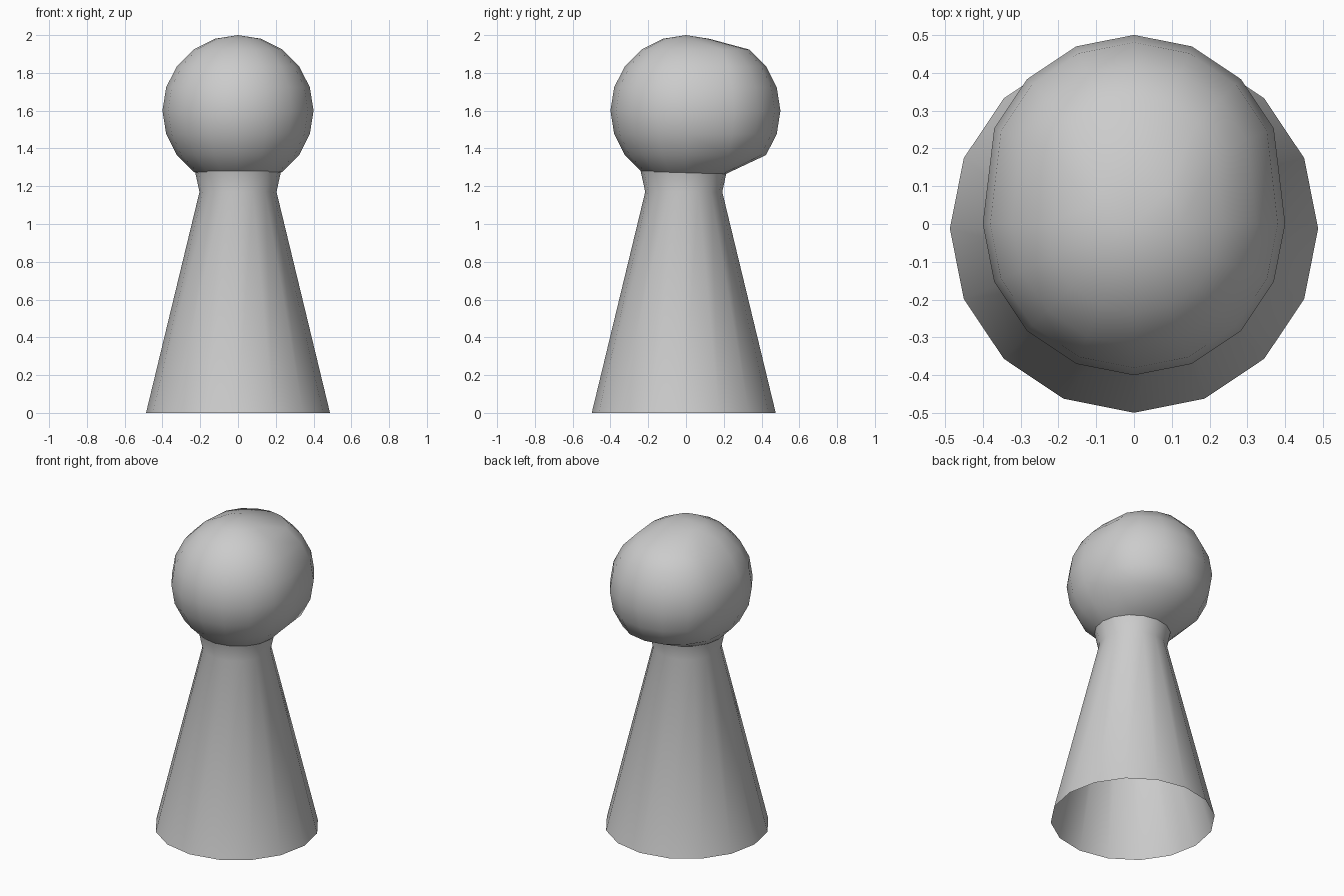
import bpy, bmesh, math

if "Cube" in bpy.data.objects:
    bpy.data.objects.remove(bpy.data.objects["Cube"])

SIDES = 16
grey = bpy.data.materials.new("light grey")
grey.diffuse_color = (0.6, 0.6, 0.6, 1)
grey.use_nodes = True
grey.node_tree.nodes["Principled BSDF"].inputs["Base Color"].default_value = grey.diffuse_color


def finish(name, bm):
    """Turn a bmesh into a smooth shaded grey object."""
    for f in bm.faces:
        f.smooth = True
    mesh = bpy.data.meshes.new(name)
    bm.to_mesh(mesh)
    bm.free()
    mesh.materials.append(grey)
    obj = bpy.data.objects.new(name, mesh)
    bpy.context.collection.objects.link(obj)
    return obj


# Head: a ball whose back half is pulled backwards between two rings
bm = bmesh.new()
bmesh.ops.create_uvsphere(bm, u_segments=SIDES, v_segments=10, radius=0.4)
for v in bm.verts:
    if v.co.y > 0.01 and -0.28 < v.co.z < 0.35:
        v.co.y += 0.1
    v.co.z += 1.6
finish("head", bm)

# Body: an open cone with a flared collar
bm = bmesh.new()
rings = []
for radius, z in ((0.487, 0), (0.204, 1.17), (0.228, 1.28)):
    rings.append([bm.verts.new((radius * math.cos(a), radius * math.sin(a) - 0.012, z))
                  for a in (2 * math.pi * i / SIDES for i in range(SIDES))])
for low, high in zip(rings, rings[1:]):
    for i in range(SIDES):
        j = (i + 1) % SIDES
        bm.faces.new((low[i], low[j], high[j], high[i]))
finish("body", bm)
